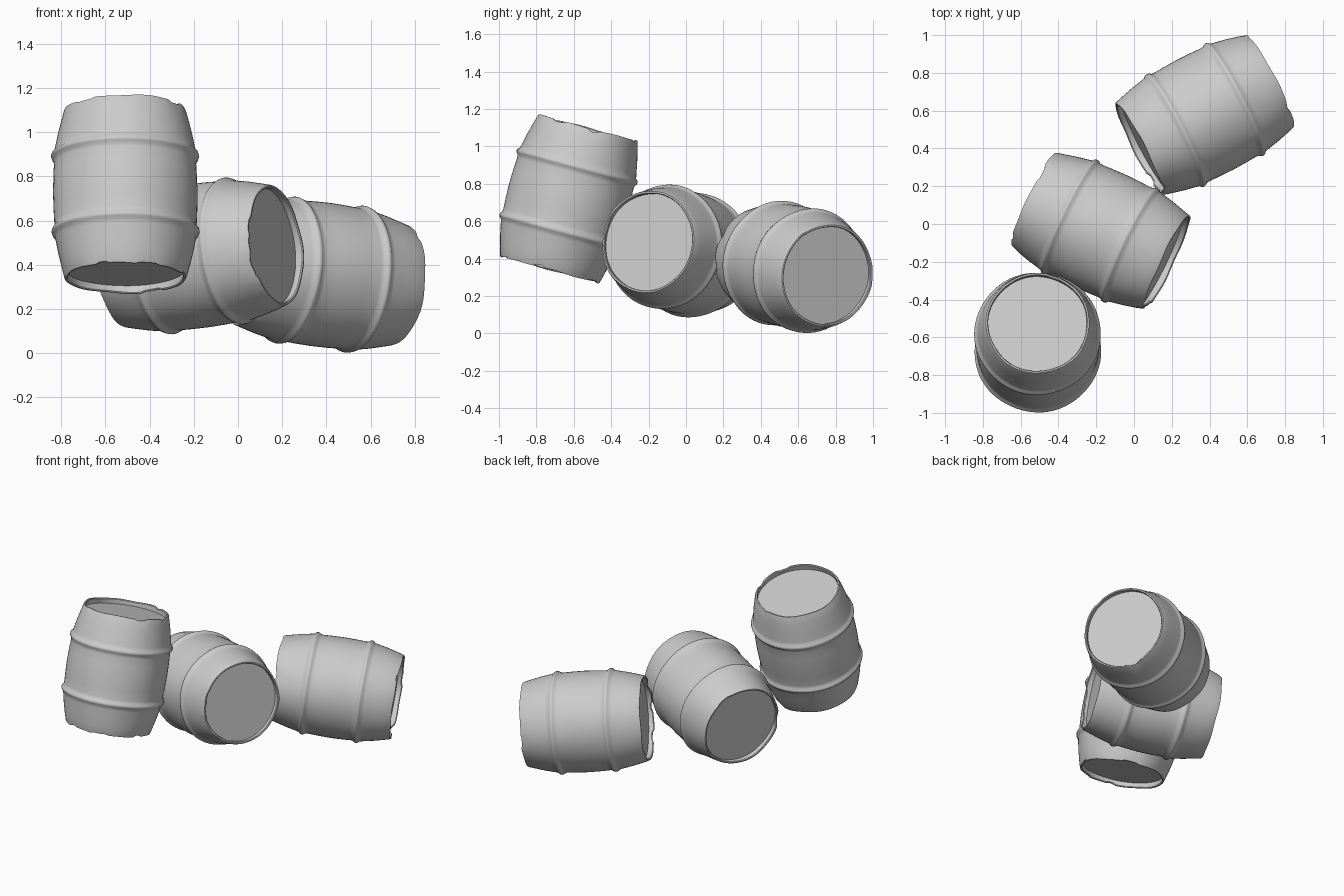
import bpy, bmesh, math, random
from mathutils import Vector

if "Cube" in bpy.data.objects:
    bpy.data.objects.remove(bpy.data.objects["Cube"])

random.seed(4)
SEG = 72

# Half profile (axial distance, radius), from the middle outwards over the hoop to the end rim
HALF = [(0.0, 0.327), (0.08, 0.325), (0.14, 0.322), (0.158, 0.324), (0.167, 0.332),
        (0.177, 0.335), (0.187, 0.332), (0.196, 0.322), (0.215, 0.317),
        (0.28, 0.304), (0.34, 0.289), (0.385, 0.277), (0.393, 0.273)]
# Inside of the rim down to the recessed lid
INNER = [(0.393, 0.265), (0.388, 0.261), (0.358, 0.264)]


def rim_wear():
    """Gentle waviness plus a few nicks around a rim."""
    p = [random.uniform(0, math.tau) for _ in range(2)]
    wear = [0.002 * math.sin(3 * math.tau * i / SEG + p[0])
            + 0.002 * math.sin(7 * math.tau * i / SEG + p[1]) for i in range(SEG)]
    for _ in range(4):
        start = random.randrange(SEG)
        depth = random.uniform(0.006, 0.012)
        for k in range(random.randint(2, 4)):
            wear[(start + k) % SEG] -= depth
    return wear


def barrel(name, end_a, end_b):
    a, b = Vector(end_a), Vector(end_b)
    top = HALF + INNER
    profile = [(-z, r) for z, r in reversed(top[1:])] + top
    wear = {1: rim_wear(), -1: rim_wear()}
    bm = bmesh.new()
    rings = []
    for z, r in profile:
        ring = []
        for i in range(SEG):
            t = math.tau * i / SEG
            side = 1 if z > 0 else -1
            dz = side * wear[side][i] if abs(z) > 0.38 else 0
            # slight hand-made unevenness of the staves
            rr = r + 0.0015 * math.sin(5 * t + 6 * z)
            ring.append(bm.verts.new((rr * math.cos(t), rr * math.sin(t), z + dz)))
        rings.append(ring)
    for lo, hi in zip(rings, rings[1:]):
        for i in range(SEG):
            j = (i + 1) % SEG
            bm.faces.new((lo[i], lo[j], hi[j], hi[i]))
    # recessed lids
    bm.faces.new(list(reversed(rings[0])))
    bm.faces.new(rings[-1])
    bmesh.ops.recalc_face_normals(bm, faces=bm.faces)
    mesh = bpy.data.meshes.new(name)
    bm.to_mesh(mesh)
    bm.free()
    ob = bpy.data.objects.new(name, mesh)
    bpy.context.collection.objects.link(ob)
    ob.location = (a + b) / 2
    ob.rotation_mode = 'QUATERNION'
    ob.rotation_quaternion = (b - a).to_track_quat('Z', 'Y')
    bpy.ops.object.select_all(action='DESELECT')
    ob.select_set(True)
    bpy.context.view_layer.objects.active = ob
    bpy.ops.object.shade_smooth_by_angle(angle=math.radians(40))
    return ob


# Tilted upright barrel, leaning on two lying barrels
barrel("leaning_barrel", (-0.51, -0.73, 0.34), (-0.51, -0.525, 1.10))
barrel("middle_barrel", (-0.53, 0.13, 0.39), (0.175, -0.205, 0.49))
barrel("back_barrel", (0.03, 0.40, 0.40), (0.72, 0.755, 0.31))
